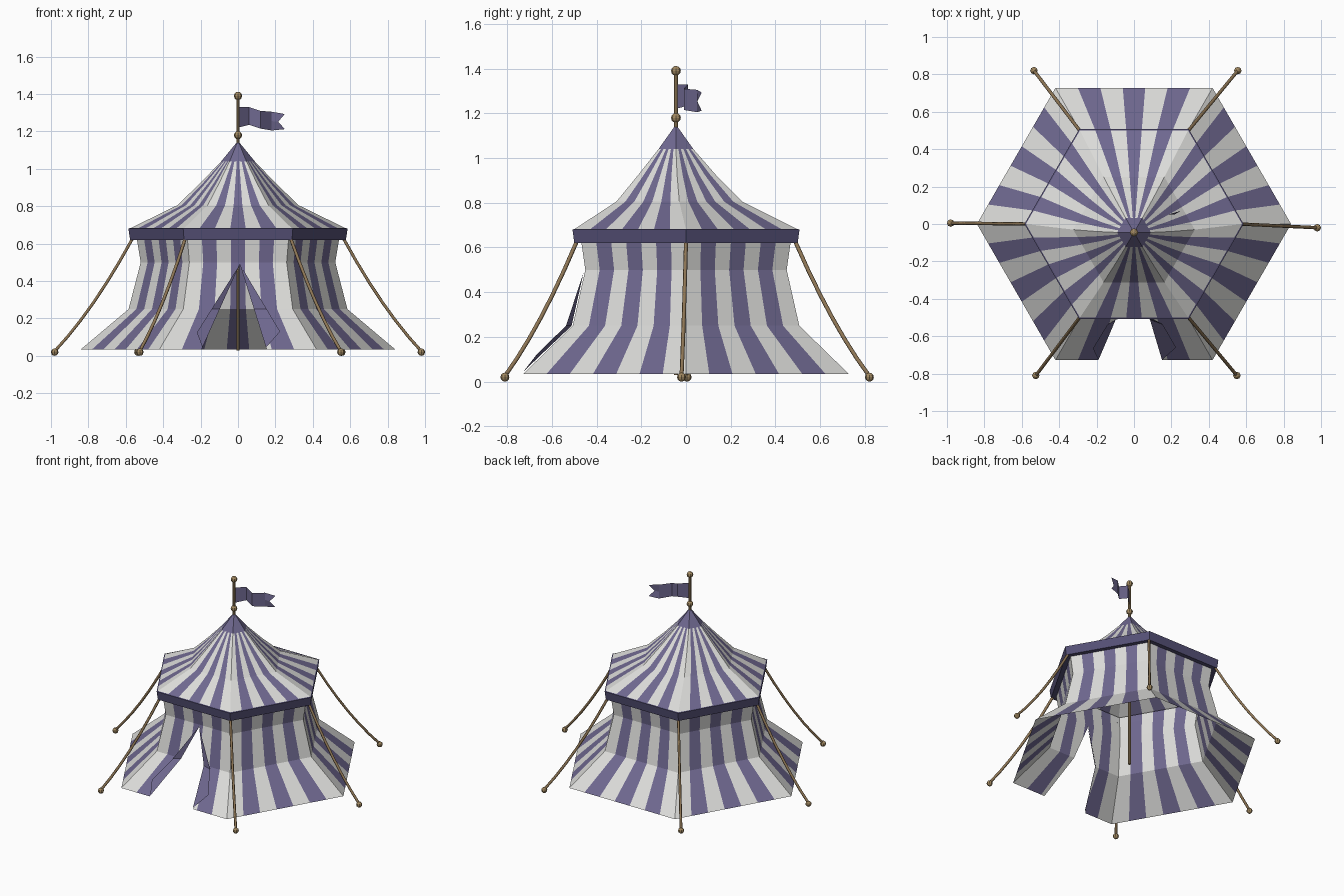
import bpy
import bmesh
from math import cos, sin, pi
from mathutils import Vector

cube = bpy.data.objects.get("Cube")
if cube:
    bpy.data.objects.remove(cube)


def material(name, rgb):
    m = bpy.data.materials.new(name)
    m.use_nodes = True
    m.diffuse_color = (*rgb, 1)
    bsdf = m.node_tree.nodes["Principled BSDF"]
    bsdf.inputs["Base Color"].default_value = (*rgb, 1)
    bsdf.inputs["Roughness"].default_value = 0.9
    return m


WHITE = material("canvas white", (0.72, 0.72, 0.70))
BLUE = material("canvas violet blue", (0.16, 0.14, 0.28))
TRIM = material("trim dark violet", (0.09, 0.08, 0.18))
ROPE = material("rope brown", (0.27, 0.18, 0.09))
WOOD = material("wood tan", (0.36, 0.25, 0.12))

STRIPES = 7          # bands per side, white at both corners
FRONT_SIDE = 4
POLE_Y = -0.045


def finish(bm, name, mats):
    mesh = bpy.data.meshes.new(name)
    bm.to_mesh(mesh)
    bm.free()
    ob = bpy.data.objects.new(name, mesh)
    bpy.context.collection.objects.link(ob)
    for m in mats:
        mesh.materials.append(m)
    return ob


def hex_loft(rings, segments, colour_rule):
    """Loft six-sided rings of (radius, z, centre y), split into bands per side."""
    bm = bmesh.new()
    loops = []
    for radius, z, cy in rings:
        corners = [Vector((radius * cos(i * pi / 3), cy + radius * sin(i * pi / 3), z))
                   for i in range(6)]
        loops.append([bm.verts.new(corners[i].lerp(corners[(i + 1) % 6], s / segments))
                      for i in range(6) for s in range(segments)])
    n = 6 * segments
    for k in range(len(rings) - 1):
        low, high = loops[k], loops[k + 1]
        for j in range(n):
            f = bm.faces.new((low[j], low[(j + 1) % n], high[(j + 1) % n], high[j]))
            f.material_index = colour_rule(k, j % segments)
            f.tag = j // segments == FRONT_SIDE
    return bm


# Striped walls with a flared skirt
wall_rings = [(0.84, 0.035, 0), (0.585, 0.25, 0), (0.52, 0.5, 0),
              (0.54, 0.62, 0), (0.545, 0.67, 0)]
bm = hex_loft(wall_rings, STRIPES, lambda k, s: s % 2)

# Doorway cut into the front wall
DOOR_TOP = Vector((0.01, 0, 0.49))
DOOR_FEET = [Vector((-0.19, 0, 0.045)), Vector((0.15, 0, 0.045))]
door_normals = []
for foot, side in zip(DOOR_FEET, (-1, 1)):
    d = foot - DOOR_TOP
    normal = Vector((-d.z, 0, d.x)).normalized()
    if normal.x * side < 0:
        normal = -normal
    door_normals.append(normal)
    faces = [f for f in bm.faces if f.normal.length >= 0
             and f.calc_center_median().y < -0.4
             and abs(sum(v.co.y for v in f.verts) / len(f.verts)) > 0
             and f.tag]
    geom = set(faces)
    for f in faces:
        geom.update(f.verts)
        geom.update(f.edges)
    bmesh.ops.bisect_plane(bm, geom=list(geom), plane_co=DOOR_TOP, plane_no=normal)
    bm.normal_update()
    for f in bm.faces:
        f.tag = f.normal.y < -0.3 and abs(f.normal.x) < 0.1
doorway = [f for f in bm.faces if f.tag and
           all((f.calc_center_median() - DOOR_TOP).dot(n) < 0 for n in door_normals)]
bmesh.ops.delete(bm, geom=doorway, context='FACES')
finish(bm, "walls", [WHITE, BLUE])

# Concave striped roof with a plain peak
roof_rings = [(0.58, 0.68, 0), (0.325, 0.805, -0.03), (0.2, 0.925, -0.04),
              (0.09, 1.04, POLE_Y), (0.008, 1.14, POLE_Y)]
bm = hex_loft(roof_rings, STRIPES, lambda k, s: 1 if k == 3 else s % 2)
finish(bm, "roof", [WHITE, BLUE])

# Eave band with a lip back to the wall
bm = hex_loft([(0.54, 0.622, 0), (0.577, 0.62, 0), (0.586, 0.68, 0), (0.578, 0.683, 0)],
              1, lambda k, s: 0)
finish(bm, "eave_band", [TRIM])


# Door flaps folded back over the wall
def door_flap(name, foot, outer):
    def on_wall(x, z, gap):
        for (r0, z0, _), (r1, z1, _) in zip(wall_rings, wall_rings[1:]):
            if z0 <= z <= z1:
                r = r0 + (r1 - r0) * (z - z0) / (z1 - z0)
                return Vector((x, -r * cos(pi / 6) - gap, z))

    def at_knee(end):
        t = (DOOR_TOP.z - 0.25) / (DOOR_TOP.z - end.z)
        return DOOR_TOP.x + (end.x - DOOR_TOP.x) * t

    bm = bmesh.new()
    top = bm.verts.new(on_wall(DOOR_TOP.x, DOOR_TOP.z, 0.005))
    knee = bm.verts.new(on_wall(at_knee(foot), 0.25, 0.005))
    knee_out = bm.verts.new(on_wall(at_knee(outer), 0.25, 0.03))
    low = bm.verts.new(on_wall(foot.x, foot.z, 0.01))
    low_out = bm.verts.new(on_wall(outer.x, outer.z, 0.03))
    bm.faces.new((top, knee, knee_out))
    bm.faces.new((knee, low, low_out, knee_out))
    bm.normal_update()
    for f in bm.faces:
        if f.normal.y > 0:
            f.normal_flip()
    finish(bm, name, [BLUE])


door_flap("right_door_flap", DOOR_FEET[0], Vector((-0.22, 0, 0.125)))
door_flap("left_door_flap", DOOR_FEET[1], Vector((0.225, 0, 0.13)))


def knob(name, location, radius, mat):
    bpy.ops.mesh.primitive_uv_sphere_add(segments=8, ring_count=6, radius=radius,
                                         location=location)
    ob = bpy.context.object
    ob.name = name
    ob.data.materials.append(mat)


# Centre pole and its knobs
bpy.ops.mesh.primitive_cylinder_add(vertices=8, radius=0.009, depth=1.36,
                                    location=(0, POLE_Y, 0.71))
pole = bpy.context.object
pole.name = "centre_pole"
pole.data.materials.append(WOOD)
knob("pole_collar", (0, POLE_Y, 1.18), 0.022, WOOD)
knob("pole_finial", (0, POLE_Y, 1.39), 0.022, WOOD)

# Swallow-tailed flag: x, y, top z, bottom z per fold
bm = bmesh.new()
folds = [(0, -0.045, 1.33, 1.22), (0.06, 0.01, 1.33, 1.235),
         (0.12, -0.01, 1.31, 1.215), (0.18, 0.05, 1.305, 1.205)]
rows = [[bm.verts.new((x, y, z)) for z in (top, (top + low) / 2, low)]
        for x, y, top, low in folds]
for a, b in zip(rows, rows[1:]):
    for i in (0, 1):
        bm.faces.new((a[i], a[i + 1], b[i + 1], b[i]))
notch = bm.verts.new((0.215, 0.05, 1.252))
tips = [bm.verts.new((0.25, 0.07, z)) for z in (1.293, 1.212)]
bm.faces.new((rows[-1][0], rows[-1][1], notch, tips[0]))
bm.faces.new((rows[-1][1], rows[-1][2], tips[1], notch))
finish(bm, "flag", [BLUE])

# Sagging guy ropes and their pegs
anchors = [(0.98, -0.02), (0.555, 0.82), (-0.535, 0.82),
           (-0.98, 0.005), (-0.525, -0.81), (0.55, -0.81)]
for i, (ax, ay) in enumerate(anchors):
    start = Vector((0.565 * cos(i * pi / 3), 0.565 * sin(i * pi / 3), 0.625))
    end = Vector((ax, ay, 0.025))
    curve = bpy.data.curves.new("guy_rope", 'CURVE')
    curve.dimensions = '3D'
    curve.bevel_depth = 0.009
    curve.bevel_resolution = 1
    curve.use_fill_caps = True
    spline = curve.splines.new('POLY')
    steps = 6
    spline.points.add(steps)
    for s in range(steps + 1):
        t = s / steps
        p = start.lerp(end, t)
        p.z -= 0.16 * t * (1 - t)
        spline.points[s].co = (*p, 1)
    curve.materials.append(ROPE)
    rope = bpy.data.objects.new(f"guy_rope_{i + 1}", curve)
    bpy.context.collection.objects.link(rope)
    knob(f"rope_peg_{i + 1}", (ax, ay, 0.02), 0.02, WOOD)
